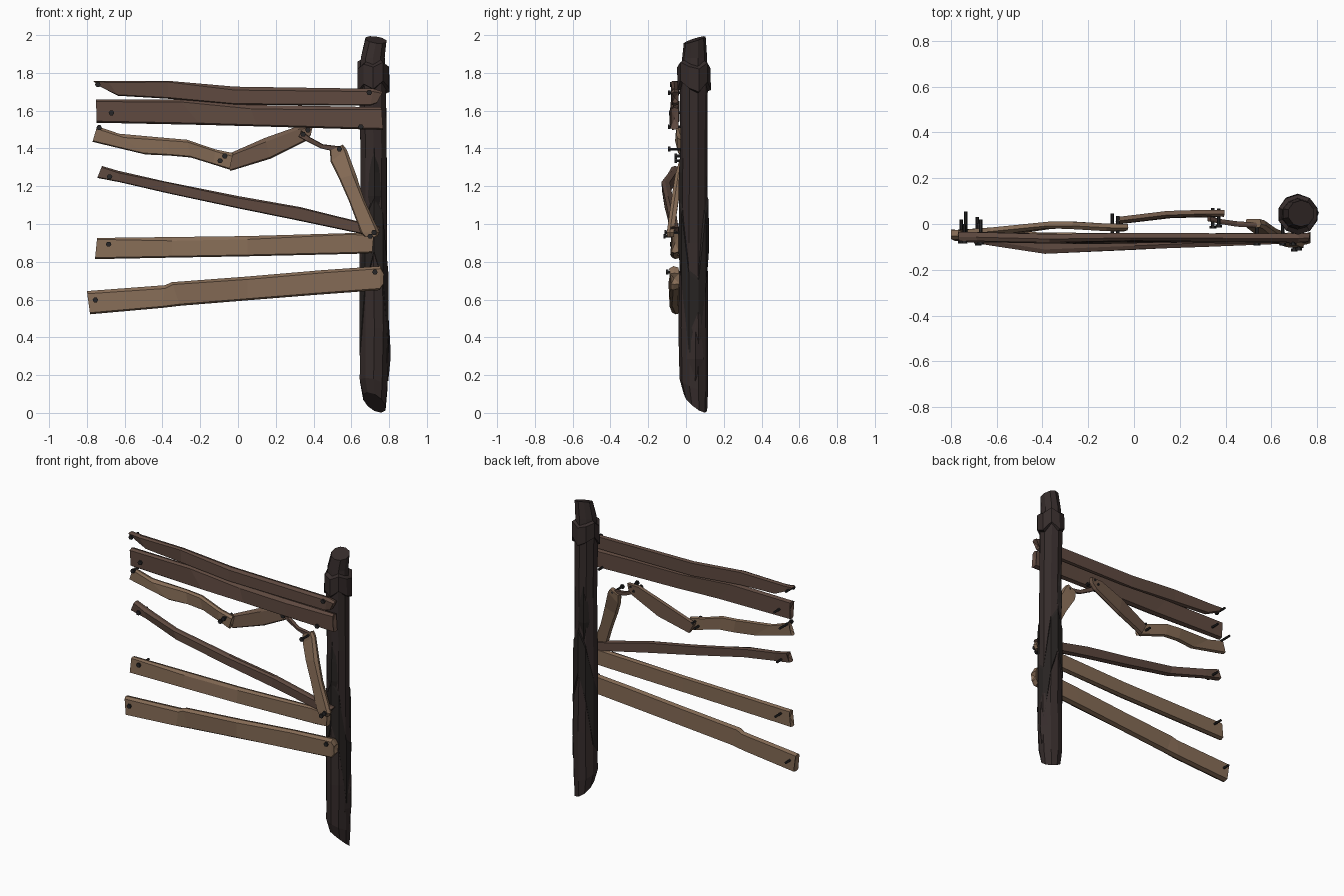
import bpy, bmesh, math, random
from mathutils import Vector

random.seed(4)


def material(name, rgb):
    m = bpy.data.materials.new(name)
    m.diffuse_color = (*rgb, 1)
    return m


POST = material("post_wood", (0.036, 0.025, 0.024))
BARK = material("dark_bark", (0.021, 0.017, 0.016))
DARK = material("dark_plank", (0.115, 0.068, 0.051))
MID = material("mid_plank", (0.16, 0.098, 0.066))
LIGHT = material("light_plank", (0.235, 0.148, 0.092))
IRON = material("iron", (0.02, 0.019, 0.02))


def finish(bm, name, mat):
    bmesh.ops.recalc_face_normals(bm, faces=bm.faces)
    me = bpy.data.meshes.new(name)
    bm.to_mesh(me)
    bm.free()
    me.materials.append(mat)
    ob = bpy.data.objects.new(name, me)
    bpy.context.collection.objects.link(ob)
    return ob


def loft(name, rings, mat, notch=0.0):
    """Join rings of points; each end is a fan, optionally pushed inward."""
    bm = bmesh.new()
    vs = [[bm.verts.new(p) for p in r] for r in rings]
    n = len(vs[0])
    for a, b in zip(vs, vs[1:]):
        for i in range(n):
            j = (i + 1) % n
            bm.faces.new((a[i], a[j], b[j], b[i]))
    mids = [sum((v.co for v in r), Vector()) / n for r in vs]
    for end, inner in ((0, 1), (-1, -2)):
        c = mids[end] + (mids[inner] - mids[end]).normalized() * notch
        cv = bm.verts.new(c)
        for i in range(n):
            bm.faces.new((vs[end][i], vs[end][(i + 1) % n], cv))
    return finish(bm, name, mat)


def plank(name, mat, t, stations, notch=0.015):
    """Stations: (top x, top z, bottom x, bottom z, front y); t is thickness."""
    rings = []
    for xt, zt, xb, zb, y in stations:
        top, bot = Vector((xt, y, zt)), Vector((xb, y, zb))
        f = random.uniform(0.06, 0.2)
        back = Vector((0, t, 0))
        j = random.uniform(-0.004, 0.004)
        rings.append([top.lerp(bot, f) + Vector((0, j, 0)),
                      bot.lerp(top, 0.07) - Vector((0, j, 0)),
                      bot + back * 0.35, bot.lerp(top, 0.06) + back,
                      top.lerp(bot, 0.06) + back, top + back * 0.4])
    return loft(name, rings, mat, notch)


# Upper boards
plank("top_board", DARK, 0.036, [
    (-.767, 1.758, -.745, 1.735, -.07), (-.69, 1.758, -.635, 1.679, -.072),
    (-.37, 1.758, -.37, 1.663, -.08), (-.016, 1.727, -.016, 1.631, -.075),
    (.72, 1.716, .70, 1.626, -.078), (.767, 1.70, .735, 1.64, -.075)])
plank("second_board", DARK, 0.04, [
    (-.752, 1.658, -.748, 1.536, -.075), (-.31, 1.658, -.2, 1.525, -.085),
    (.06, 1.63, .1, 1.517, -.08), (.41, 1.625, .41, 1.508, -.083),
    (.76, 1.618, .768, 1.498, -.08)])

# Broken board, two pieces and its hanging splinter
plank("broken_board_left", LIGHT, 0.03, [
    (-.746, 1.518, -.77, 1.435, -.055), (-.63, 1.478, -.49, 1.368, -.045),
    (-.375, 1.455, -.36, 1.362, -.02), (-.27, 1.446, -.25, 1.352, -.02),
    (-.12, 1.395, -.13, 1.315, -.028), (-.025, 1.375, -.045, 1.288, -.03)])
plank("broken_board_middle", MID, 0.03, [
    (-.08, 1.358, -.04, 1.281, .0), (.143, 1.456, .17, 1.345, .027),
    (.31, 1.515, .36, 1.44, .032), (.395, 1.515, .385, 1.47, .032)], 0)
plank("hanging_splinter", DARK, 0.02, [
    (.335, 1.495, .32, 1.463, .012), (.375, 1.463, .365, 1.437, .002),
    (.45, 1.422, .44, 1.40, -.008), (.55, 1.41, .535, 1.378, -.015)], 0)
plank("leaning_board", LIGHT, 0.036, [
    (.555, 1.42, .487, 1.388, -.015), (.575, 1.395, .49, 1.33, -.02),
    (.624, 1.265, .535, 1.24, -.055), (.667, 1.133, .588, 1.12, -.075),
    (.75, .955, .65, .955, -.10), (.735, .93, .67, .935, -.10)], 0)

# Lower boards
plank("slanted_board", DARK, 0.042, [
    (-.72, 1.307, -.745, 1.244, -.078), (-.635, 1.282, -.62, 1.22, -.09),
    (-.39, 1.226, -.37, 1.162, -.128), (.0, 1.148, .0, 1.083, -.112),
    (.328, 1.09, .32, 1.018, -.098), (.755, .984, .71, .936, -.082)])
plank("wide_board", LIGHT, 0.038, [
    (-.746, .926, -.757, .814, -.07), (-.35, .931, -.35, .822, -.075),
    (.05, .936, .05, .829, -.08), (.60, .952, .62, .842, -.078),
    (.72, .958, .71, .846, -.075)])
plank("bottom_board", LIGHT, 0.045, [
    (-.80, .645, -.783, .522, -.07), (-.386, .676, -.40, .556, -.085),
    (-.35, .692, -.307, .567, -.09), (.05, .722, .05, .596, -.088),
    (.45, .756, .40, .624, -.085), (.755, .777, .75, .65, -.085),
    (.772, .74, .77, .68, -.08)])

# Nails: shaft plus wider head, along y
def nail(i, x, z, y0, y1, r=0.011):
    bm = bmesh.new()
    for ya, yb, rad in ((y0, y0 + 0.012, r * 1.35), (y0 + 0.012, y1, r * 0.7)):
        a, b = ([bm.verts.new((x + rad * math.cos(k * math.tau / 6), y,
                               z + rad * math.sin(k * math.tau / 6)))
                 for k in range(6)] for y in (ya, yb))
        bm.faces.new(a)
        bm.faces.new(b[::-1])
        for k in range(6):
            bm.faces.new((a[k], a[k - 1], b[k - 1], b[k]))
    finish(bm, f"nail_{i}", IRON)


NAILS = [(-.742, 1.738, -.085, .0), (.695, 1.695, -.095, 0),
         (-.67, 1.588, -.09, .02), (.65, 1.515, -.095, 0),
         (-.735, 1.51, -.075, .055), (-.095, 1.335, -.06, .045),
         (-.07, 1.36, -.06, .035), (.345, 1.475, -.02, .07),
         (.37, 1.498, -.015, .068), (.537, 1.397, -.095, .02),
         (-.68, 1.25, -.095, .005), (.72, .955, -.115, 0),
         (-.685, .893, -.085, .03), (.70, .935, -.12, 0),
         (-.755, .598, -.085, .02), (.725, .745, -.105, 0)]
for i, n in enumerate(NAILS):
    nail(i, *n)


# Post: ten-sided, slanted cuts at both ends
SIDES = 10
def post_ring(cx, cy, r, zfun, jit=0.0):
    pts = []
    for k in range(SIDES):
        a = (k + 0.5) * math.tau / SIDES
        rr = r * (1 + random.uniform(-jit, jit))
        pts.append((cx + rr * math.cos(a), cy + rr * math.sin(a), zfun(a, k)))
    return pts


def level(z, sx=0.0, sy=0.0):
    return lambda a, k: z + sx * math.cos(a) + sy * math.sin(a)


loft("post", [
    post_ring(.722, .05, .062, level(.055, -.03, -.045)),
    post_ring(.718, .042, .076, level(.15, -.02, -.03), .02),
    post_ring(.722, .04, .079, level(.45), .03),
    post_ring(.716, .04, .075, level(.9), .03),
    post_ring(.718, .04, .071, level(1.35), .03),
    post_ring(.712, .042, .074, level(1.75), .02),
    post_ring(.715, .044, .066, level(1.88), .03),
    post_ring(.73, .046, .058, level(1.975, -.008, .018))], POST)


# Jagged bark sleeves, buried at their edges
def sleeve(name, mat, cx, cy, r, low, high):
    lerp = lambda f: (lambda a, k: low(a, k) * (1 - f) + high(a, k) * f)
    loft(name, [post_ring(cx, cy, .068, low), post_ring(cx, cy, r, lerp(.06), .02),
                post_ring(cx, cy, r * .985, lerp(.9), .02),
                post_ring(cx, cy, .066, high)], mat)


zig = (0, .05, .01, .035, .06, .0, .04, .015, .055, .02)
sleeve("bark_collar", POST, .716, .042, .089,
       lambda a, k: 1.69 + zig[k] * 1.1, lambda a, k: 1.835 + zig[k] * .6)
sleeve("lower_bark", BARK, .72, .041, .081,
       lambda a, k: .52 - .3 * math.cos(2 * a) + zig[k],
       lambda a, k: .92 - .22 * math.cos(2 * a) + zig[k] * 2)


# Curved-over bark flakes on the right foot and front of the post
def flake(name, ang, z0, z1, w, r, mat):
    rows = ((z0, .1, r - .012), (z0 + (z1 - z0) * .35, 1, r),
            (z0 + (z1 - z0) * .65, .8, r - .002), (z1, .1, r - .012))
    rings = []
    for z, s, rad in rows:
        ring = []
        for da, rr in ((-w * s, rad - .008), (0, rad), (w * s, rad - .008), (0, .055)):
            ring.append((.718 + rr * math.cos(ang + da), .041 + rr * math.sin(ang + da), z))
        rings.append(ring)
    loft(name, rings, mat)


flake("foot_flake", .1, .17, .5, .6, .09, POST)
flake("front_flake", -1.5, 1.0, 1.42, .5, .081, BARK)
flake("back_flake", 2.0, 1.05, 1.45, .5, .081, BARK)
